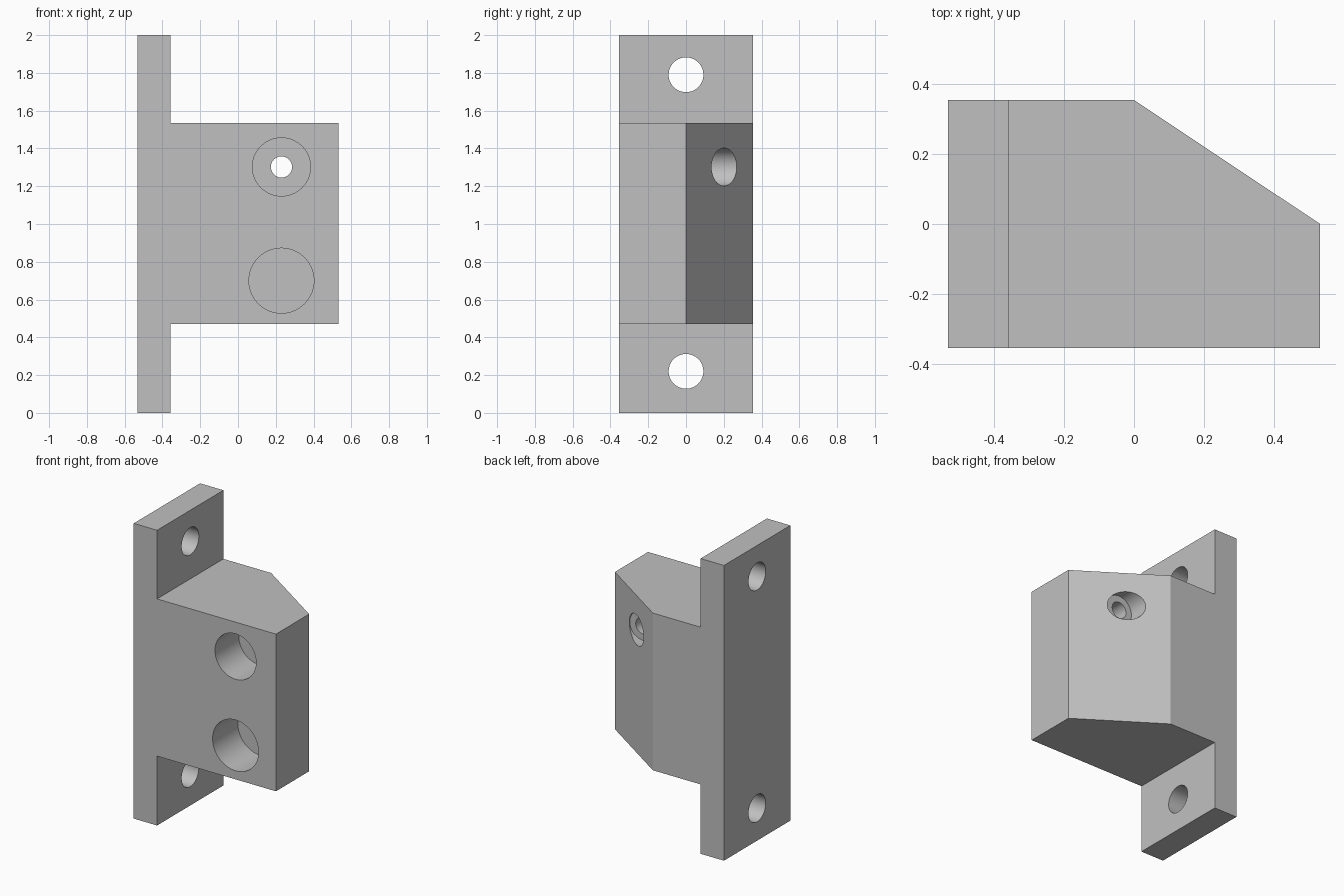
import bpy, bmesh, math
from mathutils import Vector

cube = bpy.data.objects.get("Cube")
if cube:
    bpy.data.objects.remove(cube, do_unlink=True)

grey = bpy.data.materials.new("plain grey")
grey.use_nodes = True
colour = (0.53, 0.53, 0.53, 1)
grey.diffuse_color = colour
grey.node_tree.nodes["Principled BSDF"].inputs["Base Color"].default_value = colour

HALF_X, HALF_Y = 0.533, 0.355
PLATE_X = -0.358
LOW, HIGH = 0.47, 1.535


def link(name, bm):
    bmesh.ops.recalc_face_normals(bm, faces=bm.faces)
    mesh = bpy.data.meshes.new(name)
    bm.to_mesh(mesh)
    bm.free()
    obj = bpy.data.objects.new(name, mesh)
    bpy.context.collection.objects.link(obj)
    return obj


# Body: T-shaped front profile extruded through the depth
profile = [(-HALF_X, 0), (PLATE_X, 0), (PLATE_X, LOW), (HALF_X, LOW),
           (HALF_X, HIGH), (PLATE_X, HIGH), (PLATE_X, 2), (-HALF_X, 2)]
bm = bmesh.new()
face = bm.faces.new([bm.verts.new((x, -HALF_Y, z)) for x, z in profile])
extruded = bmesh.ops.extrude_face_region(bm, geom=[face])
bmesh.ops.translate(bm, vec=(0, 2 * HALF_Y, 0),
                    verts=[v for v in extruded["geom"] if isinstance(v, bmesh.types.BMVert)])

# Slanted back corner
cut = bmesh.ops.bisect_plane(bm, geom=bm.verts[:] + bm.edges[:] + bm.faces[:],
                             plane_co=(HALF_X, 0, 0), plane_no=(HALF_Y, HALF_X, 0),
                             clear_outer=True)
bmesh.ops.holes_fill(bm, edges=[e for e in bm.edges if e.is_boundary], sides=0)
bracket = link("mounting_bracket", bm)
bracket.data.materials.append(grey)


def bore(start, end, radius):
    """Cut a round hole between two points."""
    start, end = Vector(start), Vector(end)
    axis = end - start
    bm = bmesh.new()
    bmesh.ops.create_cone(bm, cap_ends=True, segments=64, radius1=radius,
                          radius2=radius, depth=axis.length)
    bmesh.ops.rotate(bm, verts=bm.verts, matrix=axis.to_track_quat("Z", "Y").to_matrix())
    bmesh.ops.translate(bm, verts=bm.verts, vec=(start + end) / 2)
    cutter = link("hole_cutter", bm)
    cutter.data.materials.append(grey)
    cutter.hide_render = True
    mod = bracket.modifiers.new("hole", "BOOLEAN")
    mod.operation, mod.solver, mod.object = "DIFFERENCE", "EXACT", cutter
    bpy.context.view_layer.objects.active = bracket
    bpy.ops.object.modifier_apply(modifier=mod.name)
    bpy.data.objects.remove(cutter, do_unlink=True)


# Screw holes through the plate
for z in (0.22, 1.79):
    bore((-0.7, 0, z), (-0.2, 0, z), 0.092)

# Upper stepped hole: front bore, back bore, then the narrow passage
BORE_X, UPPER_Z = 0.23, 1.302
bore((BORE_X, -0.6, UPPER_Z), (BORE_X, -0.10, UPPER_Z), 0.154)
bore((BORE_X, 0.13, UPPER_Z), (BORE_X, 0.6, UPPER_Z), 0.1)
bore((BORE_X, -0.6, UPPER_Z), (BORE_X, 0.6, UPPER_Z), 0.056)

# Lower blind bore
bore((BORE_X, -0.6, 0.70), (BORE_X, -0.085, 0.70), 0.172)

# Smooth bore walls, sharp edges elsewhere
bpy.ops.object.select_all(action="DESELECT")
bracket.select_set(True)
bpy.context.view_layer.objects.active = bracket
bpy.ops.object.shade_smooth_by_angle(angle=math.radians(30))
